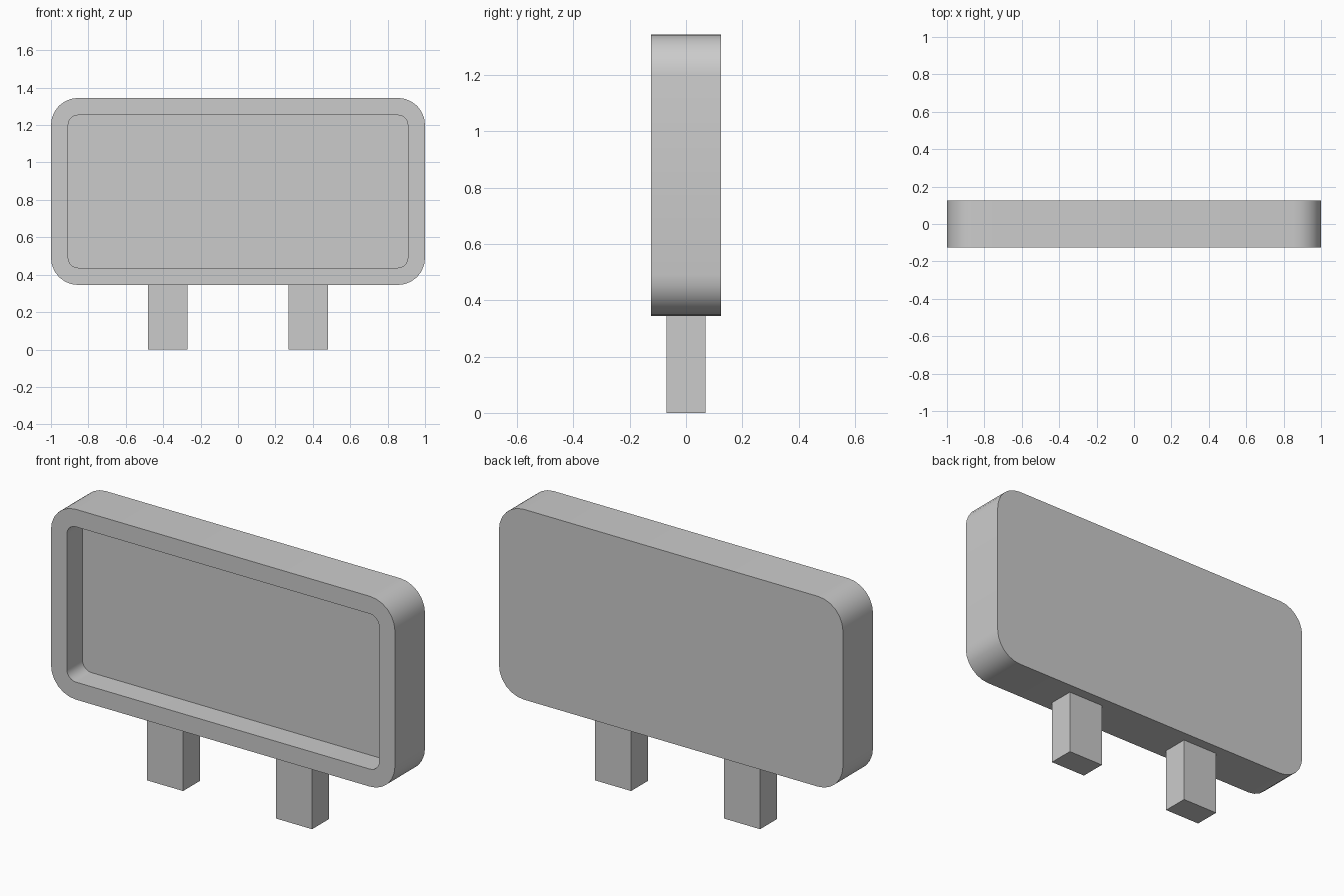
import bpy, bmesh
from math import sin, cos, pi

if "Cube" in bpy.data.objects:
    bpy.data.objects.remove(bpy.data.objects["Cube"])

HALF_W, Z0, Z1, HALF_D = 1.0, 0.345, 1.345, 0.125
RIM, RECESS, RADIUS, STEPS = 0.092, 0.13, 0.145, 6


def rounded_loop(bm, inset, y):
    """Rounded rectangle of vertices in the xz plane."""
    r = RADIUS - inset
    cx, cz, mid = HALF_W - RADIUS, (Z1 - Z0) / 2 - RADIUS, (Z0 + Z1) / 2
    verts = []
    for k, (sx, sz) in enumerate([(1, 1), (-1, 1), (-1, -1), (1, -1)]):
        for i in range(STEPS + 1):
            a = (k + i / STEPS) * pi / 2
            verts.append(bm.verts.new((sx * cx + r * cos(a), y, mid + sz * cz + r * sin(a))))
    return verts


def finish(bm, name):
    bmesh.ops.recalc_face_normals(bm, faces=bm.faces[:])
    mesh = bpy.data.meshes.new(name)
    bm.to_mesh(mesh)
    bm.free()
    obj = bpy.data.objects.new(name, mesh)
    bpy.context.collection.objects.link(obj)
    return obj


# Sign board: back panel, outer wall, front rim, recess wall and recessed face
bm = bmesh.new()
loops = [rounded_loop(bm, inset, y) for inset, y in
         [(0, HALF_D), (0, -HALF_D), (RIM, -HALF_D), (RIM, -HALF_D + RECESS)]]
for a, b in zip(loops, loops[1:]):
    for i in range(len(a)):
        j = (i + 1) % len(a)
        bm.faces.new((a[i], a[j], b[j], b[i]))
bm.faces.new(loops[0])
bm.faces.new(loops[-1])
board = finish(bm, "sign_board")
bpy.context.view_layer.objects.active = board
board.select_set(True)
bpy.ops.object.shade_smooth_by_angle(angle=pi / 6)

# Two square posts under the board
for side, name in ((-1, "left_post"), (1, "right_post")):
    bm = bmesh.new()
    bmesh.ops.create_cube(bm, size=1)
    bmesh.ops.scale(bm, vec=(0.21, 0.14, Z0), verts=bm.verts)
    bmesh.ops.translate(bm, vec=(side * 0.375, 0, Z0 / 2), verts=bm.verts)
    finish(bm, name)
